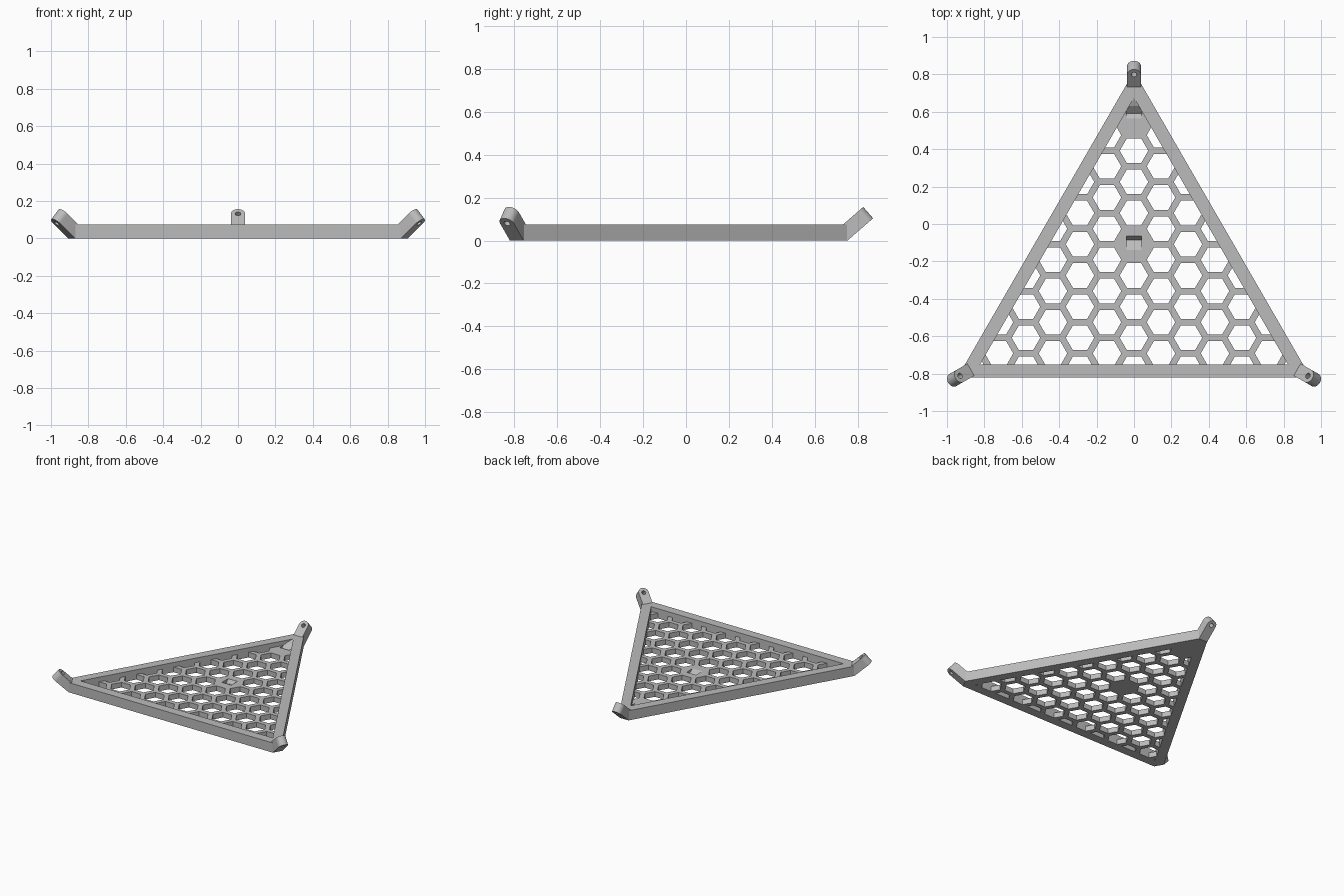
import bpy, bmesh, math
from mathutils import Vector, Matrix

if "Cube" in bpy.data.objects:
    bpy.data.objects.remove(bpy.data.objects["Cube"])

CY = -0.275                     # centroid of the triangle
R_IN, BAR = 0.545, 0.07         # outer inradius, frame bar width
H, FLOOR = 0.075, 0.04          # frame height, honeycomb thickness
TILT = math.radians(41)
LUG_R, LUG_L, LUG_T = 0.037, 0.158, 0.07
PITCH, HOLE = 0.1667, 0.132     # honeycomb spacing and hole width

grey = bpy.data.materials.new("light_grey")
grey.diffuse_color = (0.5, 0.5, 0.5, 1)
grey.use_nodes = True
grey.node_tree.nodes["Principled BSDF"].inputs["Base Color"].default_value = grey.diffuse_color


def finish(bm, name, mat=True):
    bmesh.ops.recalc_face_normals(bm, faces=bm.faces)
    me = bpy.data.meshes.new(name)
    bm.to_mesh(me)
    bm.free()
    ob = bpy.data.objects.new(name, me)
    bpy.context.collection.objects.link(ob)
    if mat:
        me.materials.append(grey)
    return ob


def prism(bm, pts, vec):
    f = bm.faces.new([bm.verts.new(p) for p in pts])
    r = bmesh.ops.extrude_face_region(bm, geom=[f], use_keep_orig=True)
    vs = [g for g in r["geom"] if isinstance(g, bmesh.types.BMVert)]
    bmesh.ops.translate(bm, verts=vs, vec=vec)


def cut(ob, cutter):
    m = ob.modifiers.new("cut", "BOOLEAN")
    m.operation, m.solver, m.object = "DIFFERENCE", "EXACT", cutter
    bpy.context.view_layer.update()
    bpy.context.view_layer.objects.active = ob
    bpy.ops.object.modifier_apply(modifier=m.name)
    bpy.data.objects.remove(cutter)


def ngon(cx, cy, r, n, start, z):
    return [Vector((cx + r * math.cos(start + 2 * math.pi * i / n),
                    cy + r * math.sin(start + 2 * math.pi * i / n), z)) for i in range(n)]


def tri(inradius, z):
    return ngon(0, CY, 2 * inradius, 3, math.pi / 2, z)


def side_prism(bm, yz, half):
    prism(bm, [Vector((-half, y, z)) for y, z in yz], (2 * half, 0, 0))


# triangular frame, corners trimmed along the underside of the lugs
bm = bmesh.new()
rings = [[bm.verts.new(p) for p in tri(r, z)]
         for r, z in ((R_IN, 0), (R_IN, H), (R_IN - BAR, H), (R_IN - BAR, 0))]
for a in range(4):
    p, q = rings[a], rings[(a + 1) % 4]
    for i in range(3):
        j = (i + 1) % 3
        bm.faces.new((p[i], p[j], q[j], q[i]))
for i in range(3):
    rot = Matrix.Rotation(i * 2 * math.pi / 3, 3, "Z")
    co = rot @ Vector((0, 1.028, 0)) + Vector((0, CY, 0))
    no = rot @ Vector((0, math.sin(TILT), -math.cos(TILT)))
    r = bmesh.ops.bisect_plane(bm, geom=bm.verts[:] + bm.edges[:] + bm.faces[:],
                               plane_co=co, plane_no=no, clear_outer=True)
    edges = [e for e in r["geom_cut"] if isinstance(e, bmesh.types.BMEdge)]
    bmesh.ops.holes_fill(bm, edges=edges, sides=0)
finish(bm, "frame")

# honeycomb floor
bm = bmesh.new()
prism(bm, tri(R_IN - BAR, 0), (0, 0, FLOOR))
floor = finish(bm, "honeycomb_floor")
bm = bmesh.new()
for c in range(-6, 7):
    for k in range(-4, 6):
        x = c * PITCH * math.sqrt(3) / 2
        y = CY + PITCH * (k + (0.5 if c % 2 else 0))
        if c == 0 and k in (1, 5):      # solid cells that carry the slots
            continue
        if y > CY + 2 * R_IN or abs(x) > 1:
            continue
        prism(bm, ngon(x, y, HOLE / math.sqrt(3), 6, 0, -0.1), (0, 0, 0.3))
cut(floor, finish(bm, "hole_cutter", False))

# sloped slot in the middle cell
bm = bmesh.new()
side_prism(bm, [(-0.14, FLOOR), (-0.085, 0.012), (-0.065, FLOOR), (-0.065, 0.06), (-0.14, 0.06)], 0.04)
cut(floor, finish(bm, "slot_cutter", False))

# ramp filling the inner apex, with its own slot
bm = bmesh.new()
apex = CY + 2 * (R_IN - BAR)
y0 = 0.585
hw = (apex - y0) / math.sqrt(3)
lo = [bm.verts.new(p) for p in ((-hw, y0, 0.02), (hw, y0, 0.02), (0, apex, 0.02))]
hi = [bm.verts.new(p) for p in ((-hw, y0, FLOOR), (hw, y0, FLOOR), (0, apex, H))]
bm.faces.new(lo)
bm.faces.new(hi)
for i in range(3):
    j = (i + 1) % 3
    bm.faces.new((lo[i], lo[j], hi[j], hi[i]))
ramp = finish(bm, "apex_ramp")
slot = [(0.565, FLOOR), (0.592, 0.024), (0.632, 0.059), (0.632, 0.1), (0.565, 0.1)]
for ob in (floor, ramp):
    bm = bmesh.new()
    side_prism(bm, slot, 0.04)
    cut(ob, finish(bm, "slot_cutter", False))

# three tilted lugs with round ends and screw holes
for i, name in enumerate(("back_lug", "left_lug", "right_lug")):
    end = LUG_L - LUG_R
    bm = bmesh.new()
    arc = [Vector((LUG_R * math.cos(a), end + LUG_R * math.sin(a), 0))
           for a in (math.pi * s / 20 for s in range(21))]
    prism(bm, [Vector((-LUG_R, 0, 0)), Vector((LUG_R, 0, 0))] + arc, (0, 0, LUG_T))
    lug = finish(bm, name)
    bm = bmesh.new()
    prism(bm, ngon(0, end, 0.015, 20, 0, -0.05), (0, 0, 0.2))
    cut(lug, finish(bm, "screw_cutter", False))
    lug.data.transform(Matrix.Translation((0, CY, 0))
                       @ Matrix.Rotation(i * 2 * math.pi / 3, 4, "Z")
                       @ Matrix.Translation((0, 1.028, 0))
                       @ Matrix.Rotation(TILT, 4, "X"))
    bpy.ops.object.select_all(action="DESELECT")
    lug.select_set(True)
    bpy.context.view_layer.objects.active = lug
    bpy.ops.object.shade_smooth_by_angle(angle=math.radians(30))
